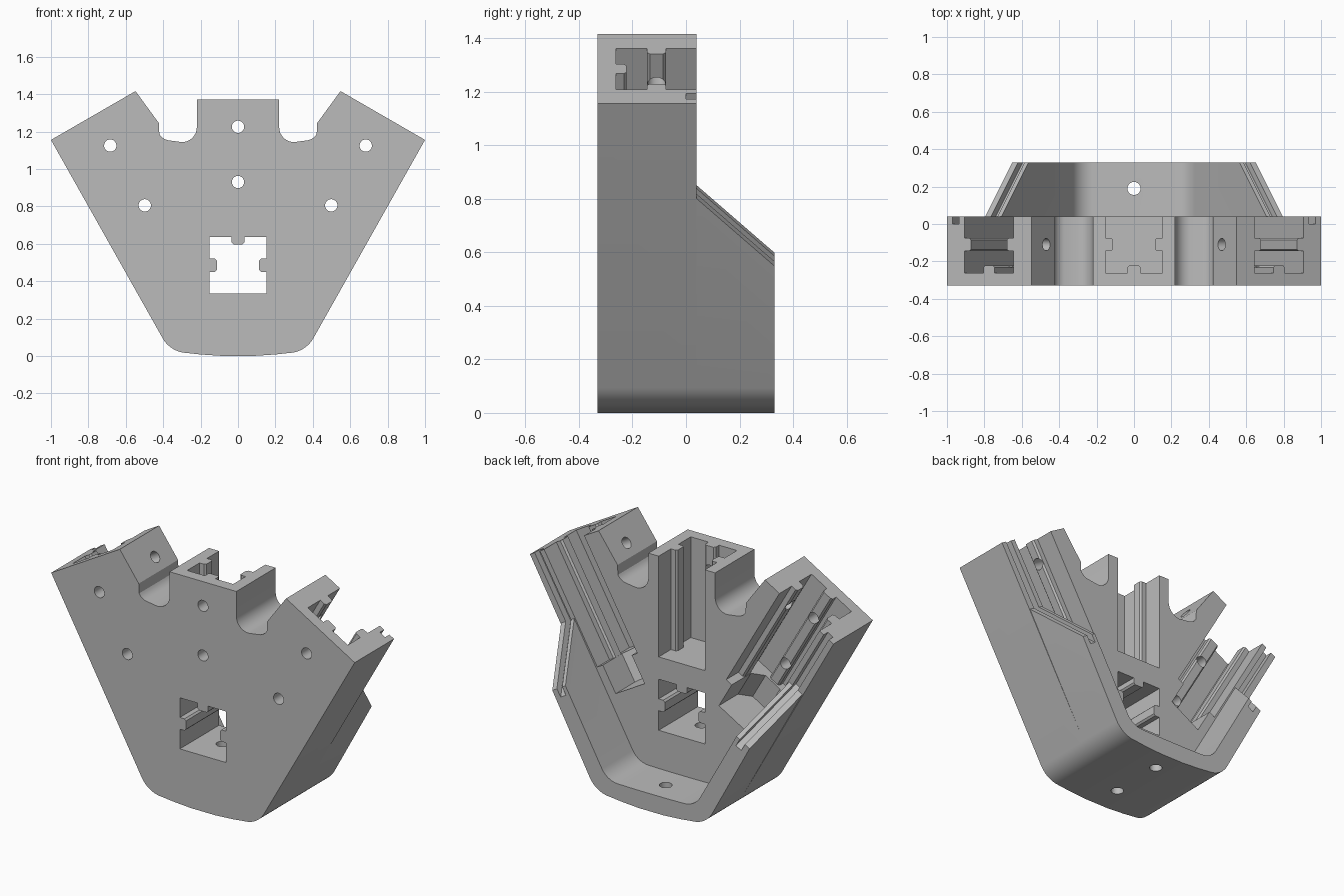
import bpy, bmesh, math
from mathutils import Vector

if "Cube" in bpy.data.objects:
    bpy.data.objects.remove(bpy.data.objects["Cube"])

grey = bpy.data.materials.new("plain grey")
grey.use_nodes = True
grey.diffuse_color = (0.5, 0.5, 0.5, 1)
grey.node_tree.nodes["Principled BSDF"].inputs["Base Color"].default_value = (0.5, 0.5, 0.5, 1)

X, Y, Z = Vector((1, 0, 0)), Vector((0, 1, 0)), Vector((0, 0, 1))
BACK, FRONT, REAR = 0.04, -0.33, 0.33


def loft(name, ring_a, ring_b):
    """Closed solid between two matching rings of points."""
    bm = bmesh.new()
    a = [bm.verts.new(p) for p in ring_a]
    b = [bm.verts.new(p) for p in ring_b]
    bm.faces.new(a)
    bm.faces.new(b)
    for i in range(len(a)):
        j = (i + 1) % len(a)
        bm.faces.new((a[i], a[j], b[j], b[i]))
    bmesh.ops.recalc_face_normals(bm, faces=bm.faces)
    mesh = bpy.data.meshes.new(name)
    bm.to_mesh(mesh)
    bm.free()
    mesh.materials.append(grey)
    obj = bpy.data.objects.new(name, mesh)
    bpy.context.collection.objects.link(obj)
    return obj


def prism(name, profile, origin, u, v, w, w0, w1):
    """Extrude a (u, v) profile along w."""
    base = [Vector(origin) + u * p + v * q for p, q in profile]
    return loft(name, [p + w * w0 for p in base], [p + w * w1 for p in base])


def circle(r, n=32):
    return [(r * math.cos(math.tau * i / n), r * math.sin(math.tau * i / n)) for i in range(n)]


def arc(cx, cz, r, a0, a1, n=8):
    return [(cx + r * math.cos(math.radians(a0 + (a1 - a0) * i / n)),
             cz + r * math.sin(math.radians(a0 + (a1 - a0) * i / n))) for i in range(n + 1)]


def mirrored(half):
    """Right half runs from the centre outward; add the left half."""
    return half + [(-x, z) for x, z in reversed(half)]


def boolean(target, tool, operation="DIFFERENCE"):
    mod = target.modifiers.new("cut", "BOOLEAN")
    mod.object, mod.operation, mod.solver = tool, operation, "EXACT"
    bpy.context.view_layer.objects.active = target
    bpy.ops.object.modifier_apply(modifier=mod.name)
    bpy.data.objects.remove(tool)


# Front block: bottom corner, slanted arm end, rounded notch, centre post
bottom = [(0.08, 0.0), (0.2, 0.008)] + arc(0.268, 0.171, 0.155, -88, -30, 10)
notch = arc(0.475, 1.215, 0.06, 150, 260, 1)[:1] + arc(0.36, 1.222, 0.07, -30, -80, 6)
notch += arc(0.3, 1.223, 0.08, -90, -180, 8)
outline = mirrored(bottom + [(1.0, 1.155), (0.548, 1.416)] + notch + [(0.22, 1.37)])
body = prism("corner_bracket", outline, (0, 0, 0), X, Z, Y, FRONT, BACK)

# Rear skirt: U-shaped wall whose upper ends slope down towards the rear
WALL = 0.1
inner = [(0.1, 0.105)] + arc(0.215, 0.232, 0.125, -88, -30, 10)


def skirt_ring(y):
    t = 0.41 + y - BACK
    ox, oz = 1 - 0.5 * t, 1.155 - 0.866 * t
    half_out = bottom + [(ox, oz)]
    half_in = [(ox - 0.866 * WALL, oz + 0.5 * WALL)] + inner[::-1]
    right = half_out + half_in
    left = [(-x, z) for x, z in half_in[::-1]]
    ring = right + left[:len(half_in)] + [(-x, z) for x, z in half_out[::-1]]
    return [(x, y, z) for x, z in ring]


boolean(body, loft("rear_skirt", skirt_ring(-0.02), skirt_ring(REAR)), "UNION")

# Rail socket section: square with a chamfered key on three sides
H = 0.152
key = [(-0.035, 0), (-0.035, 0.03), (-0.025, 0.04), (0.025, 0.04), (0.035, 0.03), (0.035, 0)]


def socket(top):
    right = [(H - d, s) for s, d in key]
    left = [(-H + d, -s) for s, d in key]
    floor = [(s, -H + d) for s, d in key]
    return floor + [(H, -H)] + right + [(H, top), (-H, top)] + left + [(-H, -H)]


MID = -0.11
open_socket = socket(0.17)
boolean(body, prism("centre_socket", open_socket, (0, MID, 0), X, Y, Z, 0.77, 1.45))
boolean(body, prism("cross_socket", socket(H), (0, 0, 0.485), X, -Z, Y, -0.4, 0.07))

# Screw holes in the centre line
for z in (0.93, 1.225):
    boolean(body, prism("front_hole", circle(0.033), (0, 0, z), X, Z, Y, -0.4, -0.2))
for y, top in ((-0.146, 0.4), (0.19, 0.2)):
    boolean(body, prism("base_hole", circle(0.035), (0, y, 0), X, Y, Z, -0.1, top))

# Slanted arms: socket, nut pocket, screw holes and panel groove on both sides
pocket = [(-0.11, 0.17), (-0.11, -0.03), (-0.055, -0.1), (0.055, -0.1), (0.11, -0.03), (0.11, 0.17)]
groove = [(-0.05, 0.0), (0.42, 0.0), (0.77, 0.35), (0.70, 0.35), (0.40, 0.05), (-0.05, 0.05)]
for side in (1, -1):
    down = Vector((-0.5 * side, 0, -0.866))
    inward = Vector((-0.866 * side, 0, 0.5))
    end = Vector((0.775 * side, MID, 1.284))
    corner = Vector((side, 0, 1.155))
    boolean(body, prism("arm_socket", open_socket, end, inward, Y, down, -0.1, 0.7))
    boolean(body, prism("nut_pocket", pocket, end, inward, Y, down, 0.65, 0.87))
    boolean(body, prism("panel_groove", groove, corner, down, Y, inward, 0.035, 0.075))
    for d in (0.184, 0.553):
        boolean(body, prism("arm_hole", circle(0.033), end + down * d, inward, down, Y, -0.3, -0.08))
    boolean(body, prism("side_hole", circle(0.033), end + down * 0.133, down, Y, inward, 0.05, 0.32))

# Smooth the rounded corners and holes, keep the edges crisp
bpy.ops.object.select_all(action="DESELECT")
body.select_set(True)
bpy.context.view_layer.objects.active = body
bpy.ops.object.shade_smooth_by_angle(angle=math.radians(25))
